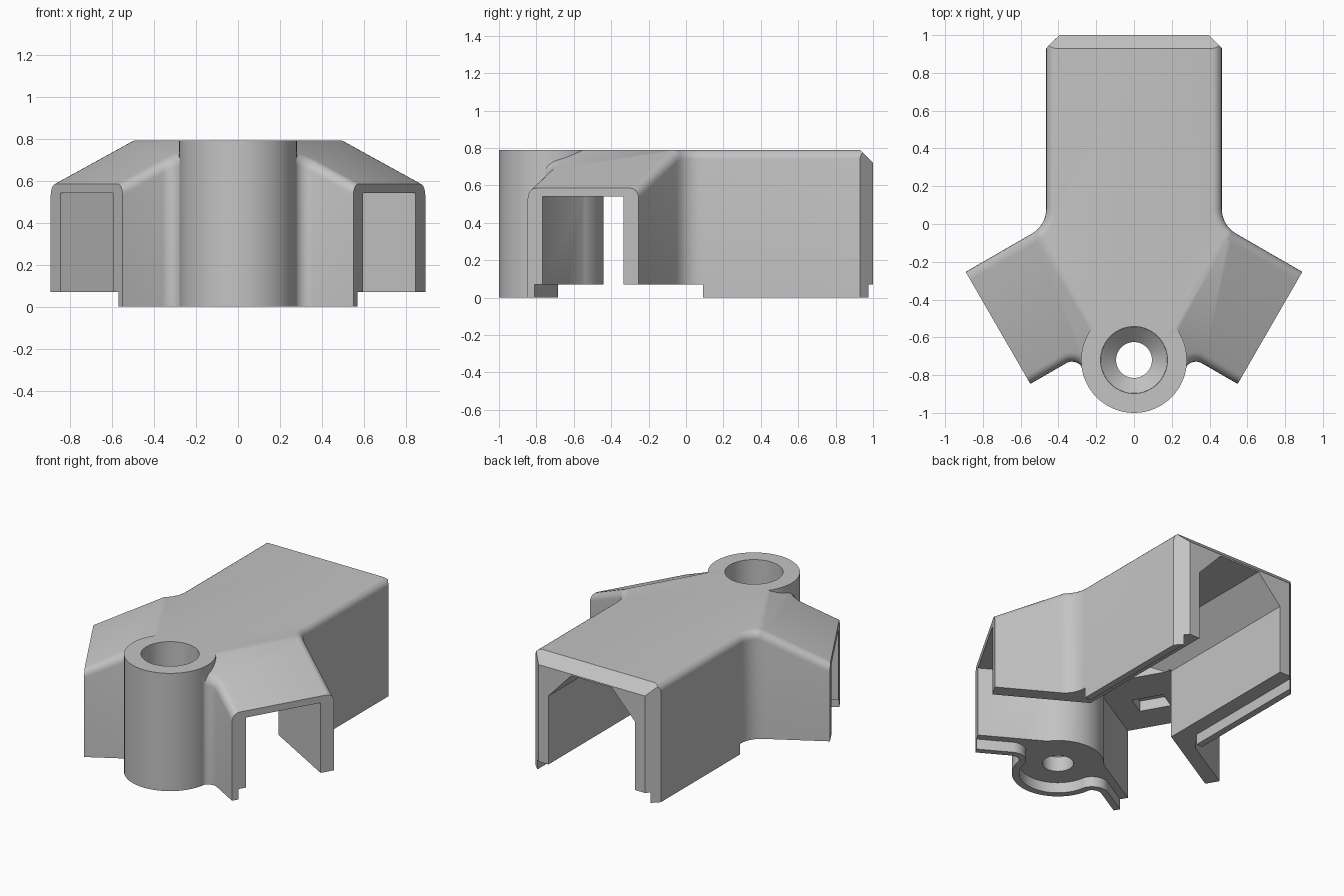
import bpy, bmesh, math
from mathutils import Vector, Matrix

old = bpy.data.objects.get("Cube")
if old:
    bpy.data.objects.remove(old)

TOP, LIP, WALL, ROUND = 0.79, 0.07, 0.092, 0.05
BODY = 0.465                                   # half width of the main channel
BOSS, BOSS_R = Vector((0, -0.72)), 0.28
END = Vector((0.72, -0.55))                    # middle of the arm's open end
AXIS = Vector((math.cos(math.pi / 6), -0.5))   # direction of the left arm
SIDE = Vector((-0.5, -AXIS.x))                 # toward the arm's lower wall
HALF = 0.3425                                  # half width of an arm

grey = bpy.data.materials.new("plain grey")
grey.use_nodes = True
grey.diffuse_color = (0.55, 0.55, 0.55, 1)
grey.node_tree.nodes["Principled BSDF"].inputs["Base Color"].default_value = (0.55, 0.55, 0.55, 1)


def to_object(name, bm):
    bmesh.ops.recalc_face_normals(bm, faces=bm.faces)
    mesh = bpy.data.meshes.new(name)
    bm.to_mesh(mesh)
    bm.free()
    mesh.materials.append(grey)
    ob = bpy.data.objects.new(name, mesh)
    bpy.context.collection.objects.link(ob)
    return ob


def extrude(points, vector):
    bm = bmesh.new()
    face = bm.faces.new([bm.verts.new(p) for p in points])
    out = bmesh.ops.extrude_face_region(bm, geom=[face])
    moved = [v for v in out["geom"] if isinstance(v, bmesh.types.BMVert)]
    bmesh.ops.translate(bm, verts=moved, vec=vector)
    bmesh.ops.recalc_face_normals(bm, faces=bm.faces)
    return bm


def box(name, low, high, matrix=Matrix()):
    (x0, y0, z0), (x1, y1, z1) = low, high
    bm = extrude([(x0, y0, z0), (x1, y0, z0), (x1, y1, z0), (x0, y1, z0)], (0, 0, z1 - z0))
    bm.transform(matrix)
    return to_object(name, bm)


def cone(name, r_low, r_high, z0, z1):
    bm = bmesh.new()
    place = Matrix.Translation((BOSS.x, BOSS.y, (z0 + z1) / 2))
    bmesh.ops.create_cone(bm, cap_ends=True, segments=64, radius1=r_low,
                          radius2=r_high, depth=z1 - z0, matrix=place)
    return to_object(name, bm)


def combine(target, tool, operation="DIFFERENCE"):
    mod = target.modifiers.new("join", "BOOLEAN")
    mod.operation, mod.solver, mod.object = operation, "EXACT", tool
    bpy.context.view_layer.objects.active = target
    bpy.ops.object.modifier_apply(modifier=mod.name)
    bpy.data.objects.remove(tool)


def arc(centre, start, end, radius, steps=8):
    a = math.atan2(start.y - centre.y, start.x - centre.x)
    b = math.atan2(end.y - centre.y, end.x - centre.x)
    turn = (b - a + math.pi) % (2 * math.pi) - math.pi
    return [centre + radius * Vector((math.cos(a + turn * i / steps), math.sin(a + turn * i / steps)))
            for i in range(steps + 1)]


def slice_off(bm, point, normal, fill=True):
    geom = bm.verts[:] + bm.edges[:] + bm.faces[:]
    cut = bmesh.ops.bisect_plane(bm, geom=geom, dist=1e-5, plane_co=point,
                                 plane_no=normal, clear_outer=True)
    if fill:
        edges = [e for e in cut["geom_cut"] if isinstance(e, bmesh.types.BMEdge)]
        bmesh.ops.contextual_create(bm, geom=edges)
        bmesh.ops.recalc_face_normals(bm, faces=bm.faces)


# Plan outline of the left half, a little past the middle, with fillets
low_corner, high_corner = END + SIDE * HALF, END - SIDE * HALF
r, inner_r = 0.06, BOSS_R - 0.005
gap = (BOSS - low_corner).dot(SIDE)
foot = BOSS - SIDE * (gap - r)
c1 = foot + AXIS * math.sqrt((inner_r + r) ** 2 - (gap - r) ** 2)
hidden = BOSS + Vector((math.cos(0.65), -math.sin(0.65)))
outline = arc(BOSS, hidden, c1, inner_r, 4)[:-1] + arc(c1, BOSS, c1 - SIDE * r, r)
lip_curve = arc(c1, BOSS, c1 - SIDE * r, r + 0.043)
outline += [low_corner, high_corner]
r = 0.15
corner = high_corner - AXIS * ((high_corner.x - BODY) / AXIS.x)
tangent = r * math.tan(math.pi / 6)
c2 = Vector((BODY + r, corner.y + tangent))
outline += arc(c2, corner + AXIS * tangent, Vector((BODY, c2.y)), r)
outline += [Vector((BODY, 1)), Vector((-0.1, 1)), Vector((-0.1, outline[0].y))]

# Solid half with a sloped arm, rounded upper edges and chamfered back end
bm = extrude([(p.x, p.y, 0) for p in outline], (0, 0, TOP))
crease = END - AXIS * 0.43
slice_off(bm, (crease.x, crease.y, TOP), (AXIS.x * 0.205, AXIS.y * 0.205, 0.43))


def rounded(edge):
    up, wall = sorted(edge.link_faces, key=lambda f: -f.normal.z)
    mid = (edge.verts[0].co + edge.verts[1].co) / 2
    arm_end = (mid.xy - END).dot(AXIS) > -0.01
    straight = abs(wall.normal.y) > 0.95 or wall.normal.x < -0.95
    hidden_wall = straight and (mid.y > 0.95 or mid.x < 0.2)
    return up.normal.z > 0.3 and abs(wall.normal.z) < 0.1 and not (arm_end or hidden_wall)


bmesh.ops.bevel(bm, geom=[e for e in bm.edges if rounded(e)], offset=ROUND,
                offset_type="OFFSET", segments=5, profile=0.5, affect="EDGES")
bmesh.ops.remove_doubles(bm, verts=bm.verts, dist=1e-5)
slice_off(bm, (0, 0.93, TOP), (0, 1, 1))
slice_off(bm, (BODY, 0.93, 0), (1, 1, 0))
cover = to_object("channel_cover", bm)

# Main channel with sloping upper corners, stopped square where the arm begins
w = 0.32
profile = [(-w, -0.2), (w, -0.2), (w, 0.53), (0.15, 0.71), (-0.15, 0.71), (-w, 0.53)]
bm = extrude([(x, -0.6, z) for x, z in profile], (0, 1.8, 0))
stop = END - AXIS * 0.595
slice_off(bm, (stop.x, stop.y, 0), (AXIS.x, AXIS.y, 0))
combine(cover, to_object("channel_cutter", bm))

# Arm channel with a small clip pocket in its ceiling
place = Matrix.Translation((END.x, END.y, 0)) @ Matrix.Rotation(-math.pi / 6, 4, "Z")
w = HALF - WALL
combine(cover, box("arm_cutter", (-0.8, -w, -0.2), (0.2, w, 0.54), place))
combine(cover, box("clip_pocket", (-0.34, -0.1, 0.5), (-0.2, 0.1, 0.61), place))

# Screw boss
combine(cover, cone("screw_boss", BOSS_R, BOSS_R, 0, TOP), "UNION")

# Bottom rebates, leaving a thin lip along the lower arm wall, boss and body
w = BODY - 0.045
inside = [BOSS] + lip_curve + [END - AXIS * 0.5]
combine(cover, box("arm_rebate", (-0.8, 0.042 - HALF, -0.2), (0.2, 0.37, LIP), place))
combine(cover, box("body_rebate", (-w, -0.5, -0.2), (w, 1.2, LIP)))
combine(cover, cone("boss_rebate", BOSS_R - 0.045, BOSS_R - 0.045, -0.2, LIP))
combine(cover, to_object("fillet_rebate", extrude([(p.x, p.y, -0.2) for p in inside], (0, 0, 0.2 + LIP))))
combine(cover, box("arm_side_rebate", (-1.2, -0.28, -0.2), (1.2, 0.09, LIP)))
combine(cover, box("back_rebate", (-1.2, 0.98, -0.2), (1.2, 1.2, LIP)))

# Countersunk screw hole
combine(cover, cone("screw_hole", 0.095, 0.095, -0.2, 0.5))
combine(cover, cone("countersink", 0.095, 0.177, 0.17, 0.25))
combine(cover, cone("head_recess", 0.177, 0.177, 0.249, 1))

# Trim at the middle and mirror to the other side
bm = bmesh.new()
bm.from_mesh(cover.data)
slice_off(bm, (0, 0, 0), (-1, 0, 0), fill=False)
bm.to_mesh(cover.data)
bm.free()
mirror = cover.modifiers.new("other_side", "MIRROR")
mirror.use_clip = True

bpy.ops.object.select_all(action="DESELECT")
cover.select_set(True)
bpy.context.view_layer.objects.active = cover
bpy.ops.object.modifier_apply(modifier=mirror.name)
bpy.ops.object.shade_smooth_by_angle(angle=math.radians(30))
